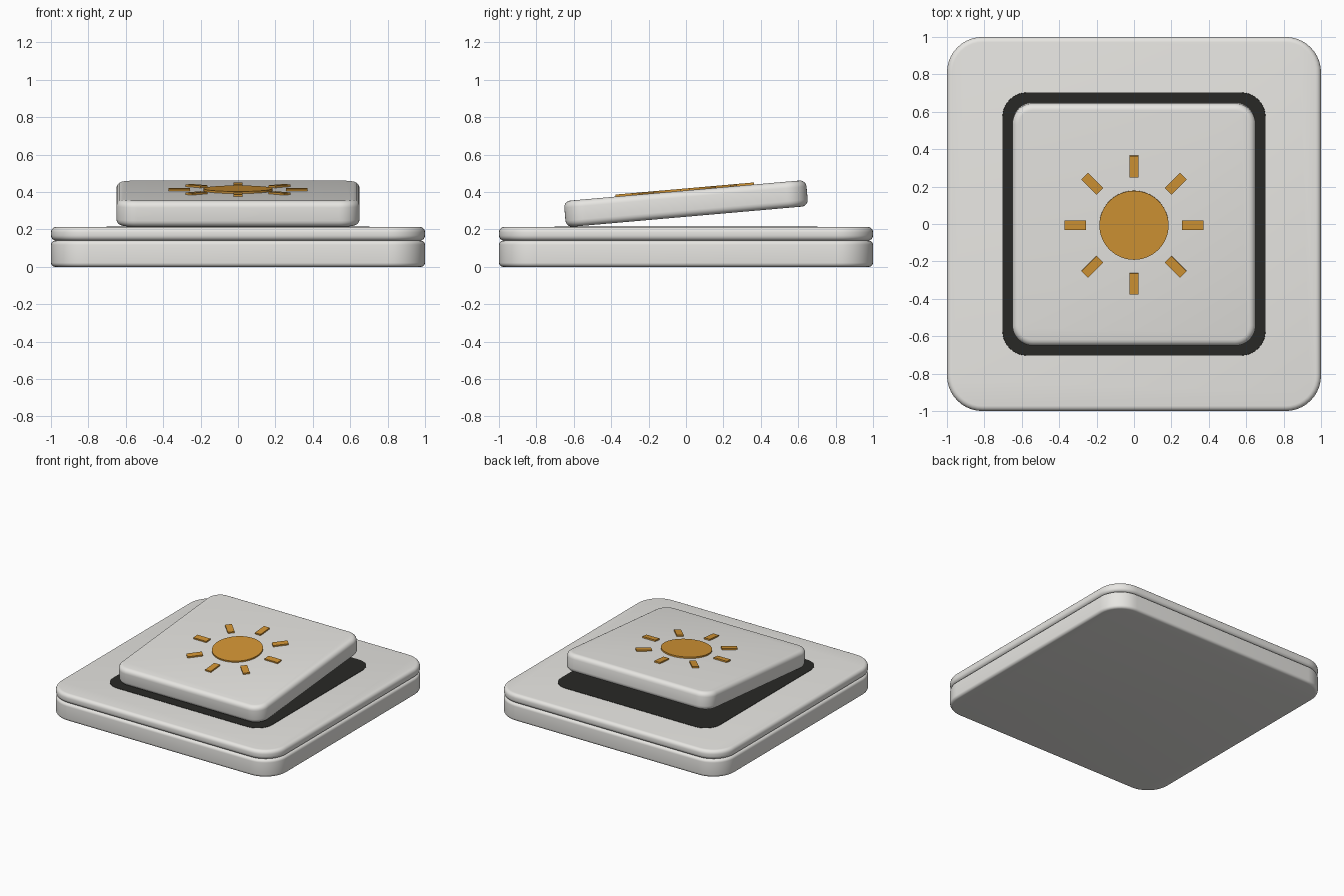
import bpy, bmesh, math
from mathutils import Matrix

if "Cube" in bpy.data.objects:
    bpy.data.objects.remove(bpy.data.objects["Cube"])


def material(name, rgb):
    m = bpy.data.materials.new(name)
    m.diffuse_color = (*rgb, 1)
    m.use_nodes = True
    m.node_tree.nodes["Principled BSDF"].inputs["Base Color"].default_value = m.diffuse_color
    return m


SHELL = material("warm_white", (0.8, 0.79, 0.76))
DARK = material("dark_gap", (0.022, 0.022, 0.019))
AMBER = material("amber", (0.65, 0.3, 0.035))


def finish(bm, name, mat, matrix=Matrix()):
    bmesh.ops.recalc_face_normals(bm, faces=bm.faces)
    mesh = bpy.data.meshes.new(name)
    bm.to_mesh(mesh)
    bm.free()
    mesh.materials.append(mat)
    ob = bpy.data.objects.new(name, mesh)
    bpy.context.collection.objects.link(ob)
    ob.matrix_world = matrix
    bpy.context.view_layer.objects.active = ob
    ob.select_set(True)
    bpy.ops.object.shade_smooth_by_angle(angle=math.radians(35))
    ob.select_set(False)
    return ob


def outline(half, radius, z, steps=10):
    """Points of a square with rounded corners."""
    pts = []
    for k in range(4):
        sx, sy = [(1, 1), (-1, 1), (-1, -1), (1, -1)][k]
        for i in range(steps + 1):
            a = math.pi / 2 * (k + i / steps)
            pts.append((sx * (half - radius) + radius * math.cos(a),
                        sy * (half - radius) + radius * math.sin(a), z))
    return pts


def slab(name, half, radius, z0, z1, bevel, mat, matrix=Matrix(), segs=5):
    """Rounded square plate with softened top and bottom edges."""
    arc = [(bevel * (1 - math.cos(t)), bevel * (1 - math.sin(t)))
           for t in (math.pi / 2 * i / segs for i in range(segs + 1))]
    levels = [(d, z0 + h) for d, h in reversed(arc)] + [(d, z1 - h) for d, h in arc]
    bm = bmesh.new()
    rings = [[bm.verts.new(p) for p in outline(half - d, radius - d, z)] for d, z in levels]
    for a, b in zip(rings, rings[1:]):
        for i in range(len(a)):
            j = (i + 1) % len(a)
            bm.faces.new((a[i], a[j], b[j], b[i]))
    bm.faces.new(rings[0])
    bm.faces.new(rings[-1])
    return finish(bm, name, mat, matrix)


# Wall box, cover frame and the dark gap around the rocker
slab("base", 1.0, 0.19, 0.0, 0.14, 0.022, SHELL)
slab("cover_frame", 1.0, 0.19, 0.14, 0.213, 0.028, SHELL)
slab("dark_gap", 0.703, 0.13, 0.18, 0.215, 0.001, DARK, segs=1)

# Tilted rocker
tilt = Matrix.Translation((0, 0, 0.338)) @ Matrix.Rotation(math.radians(5), 4, 'X')
slab("rocker", 0.65, 0.11, -0.07, 0.07, 0.035, SHELL, tilt)

# Sun symbol lying on the rocker
TOP = 0.073
bm = bmesh.new()
bmesh.ops.create_cone(bm, cap_ends=True, segments=64, radius1=0.185, radius2=0.185,
                      depth=0.016, matrix=Matrix.Translation((0, 0, TOP)))
finish(bm, "sun_disc", AMBER, tilt)
for k in range(8):
    bm = bmesh.new()
    bmesh.ops.create_cube(bm, size=1, matrix=Matrix.Rotation(k * math.pi / 4, 4, 'Z')
                          @ Matrix.Translation((0.315, 0, TOP))
                          @ Matrix.Diagonal((0.115, 0.05, 0.016, 1)))
    finish(bm, f"sun_ray_{k + 1}", AMBER, tilt)
